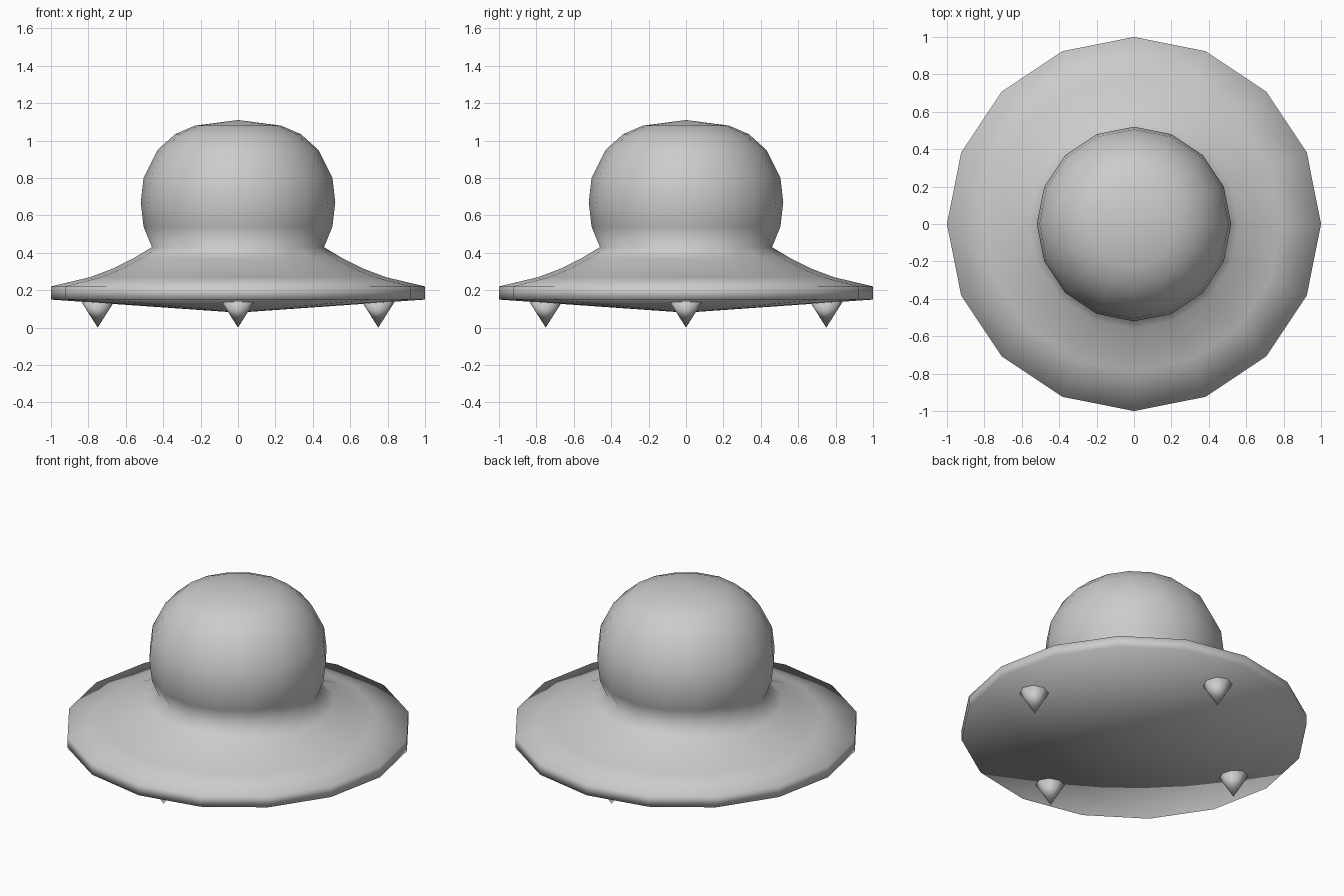
import bpy
import bmesh
import math

cube = bpy.data.objects.get("Cube")
if cube:
    bpy.data.objects.remove(cube, do_unlink=True)

SIDES = 16

metal = bpy.data.materials.new("light_grey_metal")
metal.use_nodes = True
grey = (0.6, 0.6, 0.6, 1)
metal.diffuse_color = grey
metal.node_tree.nodes["Principled BSDF"].inputs["Base Color"].default_value = grey


def lathe(name, profile, sides, centre=(0, 0)):
    """Revolve (radius, height) points about a vertical axis, smooth shaded."""
    bm = bmesh.new()
    verts = [bm.verts.new((r, 0, z)) for r, z in profile]
    edges = [bm.edges.new(pair) for pair in zip(verts, verts[1:])]
    bmesh.ops.spin(bm, geom=verts + edges, cent=(0, 0, 0), axis=(0, 0, 1),
                   angle=math.tau, steps=sides, use_merge=True)
    bmesh.ops.remove_doubles(bm, verts=bm.verts[:], dist=0.0001)
    bmesh.ops.recalc_face_normals(bm, faces=bm.faces[:])
    for face in bm.faces:
        face.smooth = True
    mesh = bpy.data.meshes.new(name)
    bm.to_mesh(mesh)
    bm.free()
    mesh.materials.append(metal)
    obj = bpy.data.objects.new(name, mesh)
    obj.location = (*centre, 0)
    bpy.context.collection.objects.link(obj)
    return obj


# Shallow underside, rim, flared skirt, neck and dome in one shell
lathe("saucer_hull", [
    (0, 0.08), (1, 0.15), (1, 0.22),
    (0.79, 0.27), (0.67, 0.315), (0.56, 0.37), (0.46, 0.43),
    (0.505, 0.54), (0.52, 0.67), (0.505, 0.80), (0.43, 0.95),
    (0.335, 1.035), (0.23, 1.08), (0, 1.11),
], SIDES)

# Four pointed landing feet
for label, x, y in [("left", 1, 0), ("right", -1, 0), ("front", 0, -1), ("back", 0, 1)]:
    lathe(label + "_foot", [(0, 0), (0.09, 0.142), (0, 0.142)], SIDES // 2,
          (0.75 * x, 0.75 * y))
